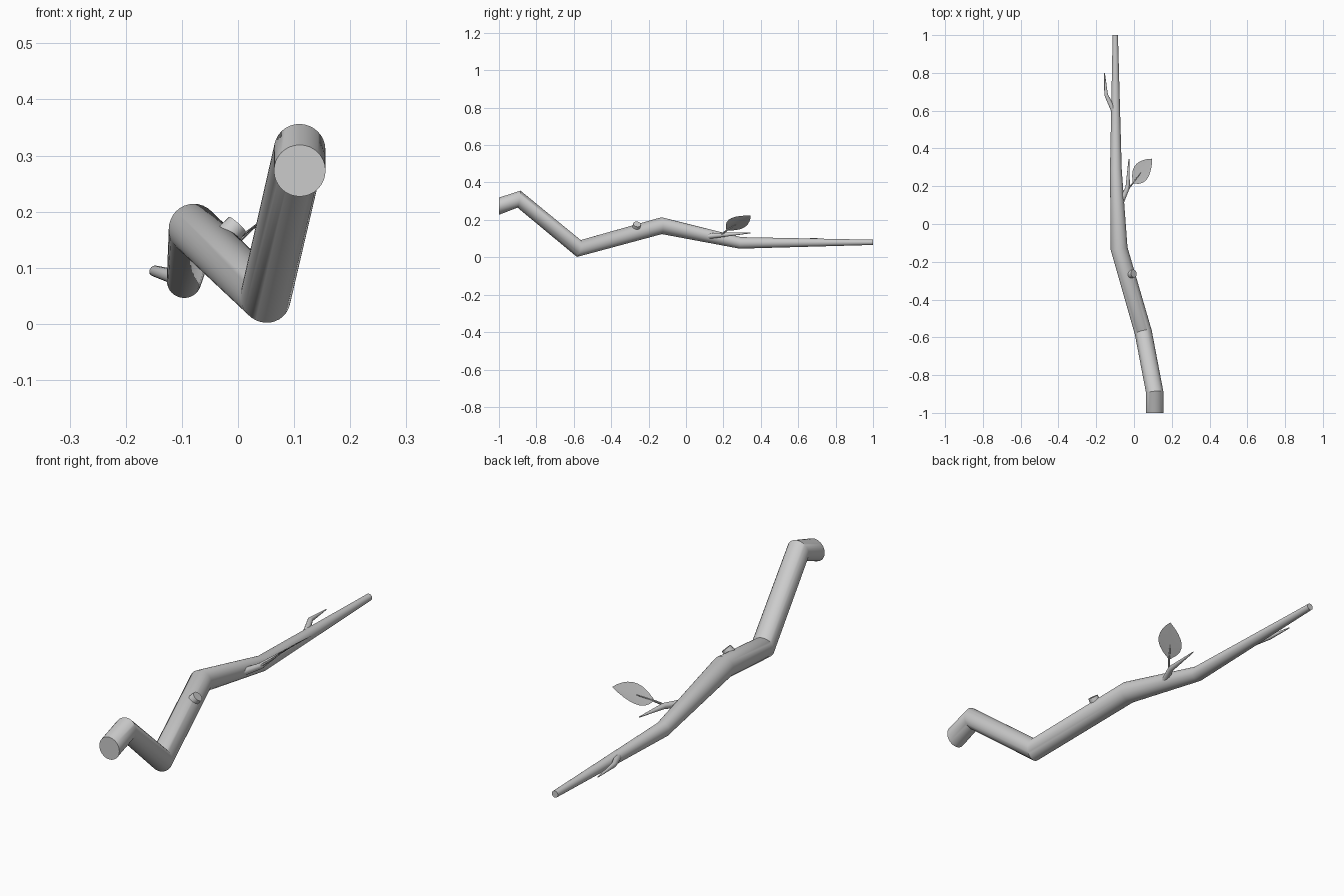
import bpy, bmesh, math
from mathutils import Vector

if "Cube" in bpy.data.objects:
    bpy.data.objects.remove(bpy.data.objects["Cube"])


def finish(name, bm):
    me = bpy.data.meshes.new(name)
    bm.to_mesh(me)
    bm.free()
    ob = bpy.data.objects.new(name, me)
    bpy.context.collection.objects.link(ob)
    bpy.ops.object.select_all(action='DESELECT')
    ob.select_set(True)
    bpy.context.view_layer.objects.active = ob
    bpy.ops.object.shade_smooth_by_angle(angle=math.radians(40))
    return ob


def tube(name, points, radii, sides, flat_ends=False):
    """Tapered tube with one ring per point, each ring set on the bend's bisector."""
    pts = [Vector(p) for p in points]
    bm = bmesh.new()
    rings = []
    for i, p in enumerate(pts):
        a = (p - pts[i - 1]).normalized() if i > 0 else Vector()
        b = (pts[i + 1] - p).normalized() if i < len(pts) - 1 else Vector()
        t = (a + b).normalized()
        if flat_ends and i in (0, len(pts) - 1):
            t = Vector((0, 1, 0))
        ref = Vector((1, 0, 0)) if flat_ends else Vector((0.3, -0.3, 0.9))
        u = (ref - t * ref.dot(t)).normalized()
        v = t.cross(u)
        rings.append([bm.verts.new(p + radii[i] * (u * math.cos(k) + v * math.sin(k)))
                      for k in (2 * math.pi * j / sides for j in range(sides))])
    for r, s in zip(rings, rings[1:]):
        for j in range(sides):
            k = (j + 1) % sides
            bm.faces.new((r[j], r[k], s[k], s[j]))
    bm.faces.new(rings[0][::-1])
    bm.faces.new(rings[-1])
    return finish(name, bm)


# Main crooked branch
tube("branch",
     [(0.11, -1, 0.273), (0.11, -0.893, 0.311), (0.049, -0.573, 0.047),
      (-0.079, -0.13, 0.169), (-0.096, 0.29, 0.077), (-0.099, 1, 0.08)],
     [0.046, 0.046, 0.046, 0.045, 0.031, 0.014], 32, True)

# Cut stub
tube("cut_stub", [(-0.04, -0.27, 0.134), (-0.001, -0.262, 0.177)], [0.024, 0.021], 12)

# Side twigs
tube("leaf_twig", [(-0.08, 0.09, 0.11), (-0.033, 0.195, 0.12), (-0.027, 0.345, 0.13)],
     [0.016, 0.012, 0.002], 12)
tube("tip_twig", [(-0.1, 0.585, 0.08), (-0.148, 0.685, 0.094), (-0.156, 0.8, 0.09)],
     [0.015, 0.010, 0.002], 12)

# Leaf stem
tube("leaf_stem", [(-0.032, 0.185, 0.12), (0.0, 0.223, 0.147), (0.035, 0.272, 0.178)],
     [0.005, 0.004, 0.002], 8)

# Leaf blade: strips across the midrib, edge-on to the front
base, tip = Vector((-0.004, 0.218, 0.146)), Vector((0.096, 0.345, 0.222))
axis = tip - base
e = Vector((axis.x, 0, axis.z)).normalized()
across = (e * axis.y - Vector((0, 1, 0)) * axis.dot(e)).normalized()
normal = across.cross(axis).normalized()
widths = [0.006, 0.030, 0.046, 0.053, 0.053, 0.047, 0.036, 0.021, 0.001]
bm = bmesh.new()
rows = []
for i, w in enumerate(widths):
    c = base + axis * (i / (len(widths) - 1))
    rows.append([bm.verts.new(c + across * w * s + normal * 0.004 * (s * s) * w / 0.05)
                 for s in (-1, -0.5, 0, 0.5, 1)])
for r, s in zip(rows, rows[1:]):
    for j in range(4):
        bm.faces.new((r[j], r[j + 1], s[j + 1], s[j]))
finish("leaf", bm)
